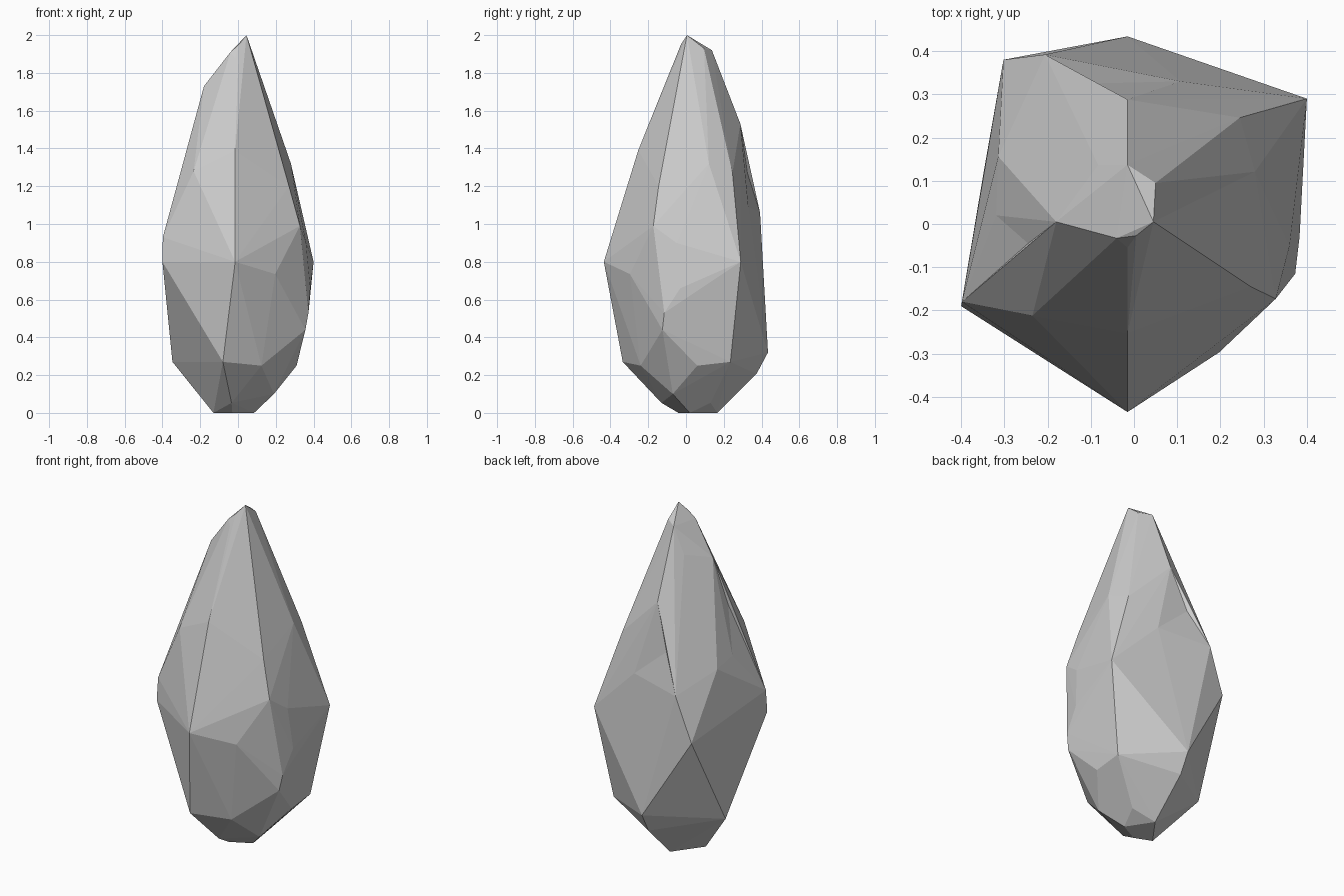
import bpy, bmesh
from mathutils import Vector

if "Cube" in bpy.data.objects:
    bpy.data.objects.remove(bpy.data.objects["Cube"])

# Corner points of the chipped facets, from the tip down
tip = [(.045, .005, 2), (.005, -.027, 1.95), (-.015, -.055, 1.88), (-.04, -.033, 1.91),
       (.05, .095, 1.93), (-.015, .137, 1.92), (-.083, .137, 1.77), (-.18, .005, 1.73)]
upper = [(-.015, .288, 1.53), (-.245, -.045, 1.45), (-.015, -.253, 1.39), (.28, .121, 1.32),
         (-.235, -.212, 1.28), (.245, .246, 1.27), (-.1, .325, 1.27), (.27, -.145, 1.2),
         (-.319, .02, 1.19), (-.314, .156, 1.16), (.108, .33, 1.09), (-.206, .392, 1.06)]
middle = [(.328, -.173, .99), (-.398, -.18, .93), (.36, -.05, .9), (-.015, -.435, .8),
          (-.4, -.19, .8), (-.302, .38, .8), (.4, .29, .8), (.197, -.297, .735),
          (.383, -.03, .66), (.373, -.115, .53), (.357, -.125, .44)]
lower = [(-.015, .434, .32), (-.347, .125, .27), (-.08, -.335, .27), (.31, .235, .27),
         (.31, .06, .25), (.124, -.24, .25), (-.015, .373, .206), (.19, -.07, .1),
         (-.034, -.13, .053), (.12, .13, .053), (-.13, 0, 0), (-.03, -.04, 0),
         (.085, .02, 0), (-.01, .165, 0)]
points = [Vector(p) for p in tip + upper + middle + lower]


def hull(scales):
    """Convex hull of the points, each pushed out from the axis by its scale."""
    bm = bmesh.new()
    verts = [bm.verts.new((p.x * s, p.y * s, p.z)) for p, s in zip(points, scales)]
    bmesh.ops.convex_hull(bm, input=verts, use_existing_faces=False)
    alive = set(v for v in bm.verts if v.link_faces)
    return bm, verts, [i for i, v in enumerate(verts) if v not in alive]


# Push dented points out until every point lies on the hull
scales = [1.0] * len(points)
for step in range(60):
    bm, verts, inside = hull(scales)
    if not inside:
        break
    if step < 59:
        bm.free()
        for i in inside:
            scales[i] += .012

# Pull the dents back in to make the chipped hollows
for v, p in zip(verts, points):
    if v.is_valid:
        v.co = p
bmesh.ops.delete(bm, geom=[v for v in bm.verts if not v.link_faces], context='VERTS')
bmesh.ops.recalc_face_normals(bm, faces=bm.faces)

# Crystal shard
mesh = bpy.data.meshes.new("crystal_shard")
bm.to_mesh(mesh)
bm.free()
shard = bpy.data.objects.new("crystal_shard", mesh)
bpy.context.collection.objects.link(shard)
